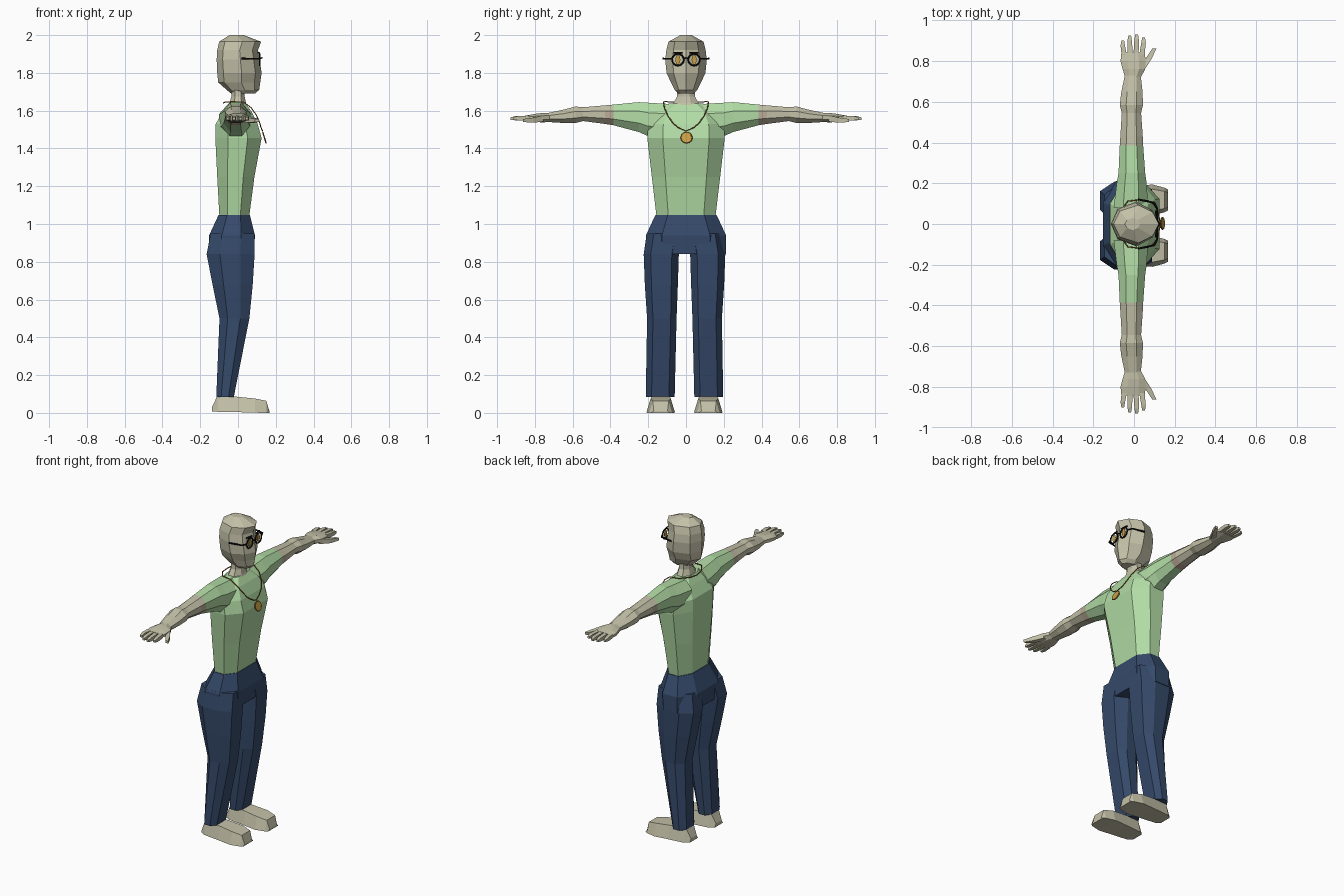
import bpy
import bmesh
from math import pi
from mathutils import Vector

if "Cube" in bpy.data.objects:
    bpy.data.objects.remove(bpy.data.objects["Cube"], do_unlink=True)


def material(name, *rgb):
    m = bpy.data.materials.new(name)
    m.use_nodes = True
    m.diffuse_color = (*rgb, 1)
    m.node_tree.nodes["Principled BSDF"].inputs["Base Color"].default_value = (*rgb, 1)
    return m


SKIN = material("pale skin", .55, .53, .39)
CUFF = material("warm skin", .5, .41, .31)
SHIRT = material("light green", .45, .72, .38)
DENIM = material("navy blue", .036, .068, .145)
BLACK = material("black", .006, .006, .006)
GOLD = material("gold", .58, .34, .06)
CHAIN = material("dark gold", .3, .13, .02)

# Cross-section outlines in the range -1 to 1
BODY = [(1, .6), (.4, 1), (-.45, 1), (-1, .5), (-1, -.5), (-.45, -1), (.4, -1), (1, -.6)]
LIMB = [(1, .4), (.45, 1), (-.45, 1), (-1, .4), (-1, -.4), (-.45, -1), (.45, -1), (1, -.4)]
FACE = [(1, 0), (.72, .64), (.1, 1), (-.72, .68), (-1, 0), (-.72, -.68), (.1, -1), (.72, -.64)]
FOOT = [(-1, -1), (1, -1), (.7, 1), (-.7, 1)]
BOX = [(-1, -1), (1, -1), (1, 1), (-1, 1)]


def loft(name, rings, mats, rule=None):
    """Skin a list of equal rings with flat faces; rule picks the material."""
    bm = bmesh.new()
    loops = [[bm.verts.new(p) for p in ring] for ring in rings]
    n = len(loops[0])
    for a, b in zip(loops, loops[1:]):
        for i in range(n):
            j = (i + 1) % n
            bm.faces.new((a[i], a[j], b[j], b[i]))
    bm.faces.new(loops[0])
    bm.faces.new(loops[-1])
    bmesh.ops.recalc_face_normals(bm, faces=bm.faces)
    if rule:
        for f in bm.faces:
            f.material_index = rule(f.calc_center_median())
    mesh = bpy.data.meshes.new(name)
    bm.to_mesh(mesh)
    bm.free()
    for m in mats:
        mesh.materials.append(m)
    ob = bpy.data.objects.new(name, mesh)
    bpy.context.collection.objects.link(ob)
    return ob


def ring_z(shape, z, back, front, y0, y1):
    cx, hx, cy, hy = (back + front) / 2, (front - back) / 2, (y0 + y1) / 2, (y1 - y0) / 2
    return [(cx + u * hx, cy + v * hy, z) for u, v in shape]


def ring_y(shape, y, x0, x1, z0, z1):
    cx, hx, cz, hz = (x0 + x1) / 2, (x1 - x0) / 2, (z0 + z1) / 2, (z1 - z0) / 2
    return [(cx + u * hx, y, cz + v * hz) for u, v in shape]


def column(name, shape, rows, mat):
    """Upright part from rows of height, back, front and half width."""
    return loft(name, [ring_z(shape, z, b, f, -w, w) for z, b, f, w in rows], [mat])


def finish(name, mat):
    ob = bpy.context.object
    ob.name = name
    ob.data.materials.append(mat)
    return ob


def wire(name, points, radius, mat, cyclic=False):
    cu = bpy.data.curves.new(name, "CURVE")
    cu.dimensions = "3D"
    cu.bevel_depth = radius
    cu.bevel_resolution = 1
    cu.use_fill_caps = True
    sp = cu.splines.new("POLY")
    sp.points.add(len(points) - 1)
    for p, co in zip(sp.points, points):
        p.co = (*co, 1)
    sp.use_cyclic_u = cyclic
    cu.materials.append(mat)
    ob = bpy.data.objects.new(name, cu)
    bpy.context.collection.objects.link(ob)


# Head, neck, torso and hips
column("head", FACE, [
    (1.69, -.035, .09, .04), (1.71, -.06, .112, .06), (1.75, -.105, .118, .08),
    (1.80, -.11, .125, .103), (1.87, -.113, .115, .11), (1.92, -.11, .106, .104),
    (1.965, -.1, .122, .093), (2.0, -.045, .03, .03)], SKIN)
column("neck", LIMB, [
    (1.59, -.06, .06, .08), (1.64, -.045, .042, .066), (1.675, -.035, .035, .048),
    (1.74, -.035, .035, .045)], SKIN)
column("torso", BODY, [
    (1.03, -.098, .058, .155), (1.25, -.11, .087, .181), (1.455, -.12, .125, .205),
    (1.53, -.118, .104, .2), (1.595, -.08, .072, .16), (1.638, -.05, .04, .09)], SHIRT)
column("hips", BODY, [
    (1.048, -.103, .063, .162), (.94, -.153, .09, .212), (.84, -.15, .083, .212)], DENIM)

for s, side in ((1, "left"), (-1, "right")):
    # Arm with sleeve, cuff shade and bare forearm
    rows = [(.08, -.1, .07, 1.46, 1.635), (.2, -.085, .062, 1.465, 1.642),
            (.25, -.076, .055, 1.487, 1.645), (.385, -.07, .045, 1.523, 1.632),
            (.43, -.067, .043, 1.53, 1.628), (.545, -.06, .035, 1.545, 1.618),
            (.585, -.07, .044, 1.535, 1.622), (.65, -.062, .042, 1.535, 1.605),
            (.73, -.045, .033, 1.54, 1.588)]
    loft(side + "_arm", [ring_y(LIMB, s * y, *r) for y, *r in rows], [SHIRT, CUFF, SKIN],
         lambda c: 0 if abs(c.y) < .385 else 1 if abs(c.y) < .43 and c.z < 1.59 else 2)

    # Hand
    palm = [(.72, -.043, .033, 1.54, 1.588), (.76, -.056, .055, 1.538, 1.588),
            (.8, -.066, .058, 1.54, 1.583), (.842, -.062, .052, 1.545, 1.575)]
    loft(side + "_palm", [ring_y(LIMB, s * y, *r) for y, *r in palm], [SKIN])
    for i, tip in enumerate((.9, .925, .93, .915)):
        x0, x1 = -.048 + .029 * i, -.055 + .034 * i
        loft(f"{side}_finger_{i + 1}", [
            ring_y(BOX, s * .83, x0 - .013, x0 + .013, 1.548, 1.574),
            ring_y(BOX, s * (tip - .025), x1 - .011, x1 + .011, 1.549, 1.571),
            ring_y(BOX, s * tip, x1 - .007, x1 + .007, 1.551, 1.564)], [SKIN])
    loft(side + "_thumb", [
        ring_y(BOX, s * .755, .01, .05, 1.542, 1.575),
        ring_y(BOX, s * .81, .056, .086, 1.536, 1.563),
        ring_y(BOX, s * .862, .09, .11, 1.54, 1.556)], [SKIN])

    # Trouser leg, standing slightly off centre
    shift = -.008
    rows = [(.95, -.145, .086, .01, .2), (.84, -.166, .088, .03, .216),
            (.68, -.135, .078, .035, .21), (.5, -.098, .06, .042, .198),
            (.085, -.115, -.022, .052, .205)]
    loft(side + "_leg", [
        ring_z(BODY, z, b, f, *sorted((shift + s * i, shift + s * o)))
        for z, b, f, i, o in rows], [DENIM])

    # Shoe, lofted from heel to toe
    rows = [(-.138, .008, .03, .04), (-.107, .006, .095, .058), (0, .004, .085, .068),
            (.09, .001, .076, .076), (.15, 0, .064, .06), (.166, 0, .01, .052)]
    loft(side + "_shoe", [
        [(x, shift + s * .126 + u * w, (z0 + z1) / 2 + v * (z1 - z0) / 2) for u, v in FOOT]
        for x, z0, z1, w in rows], [SKIN])

    # Spectacle rim, tinted lens, brow bar and temple
    bpy.ops.mesh.primitive_torus_add(
        major_radius=.031, minor_radius=.0045, major_segments=18, minor_segments=6,
        location=(.114, s * .043, 1.87), rotation=(0, pi / 2, 0))
    finish(side + "_rim", BLACK)
    bpy.ops.mesh.primitive_cylinder_add(
        vertices=16, radius=.026, depth=.003,
        location=(.114, s * .043, 1.87), rotation=(0, pi / 2, 0))
    lens = finish(side + "_lens", GOLD)
    lens.scale.y = .5
    wire(side + "_brow_bar", [(.112, s * .02, 1.907), (.106, s * .066, 1.907)], .004, BLACK)
    wire(side + "_temple", [(.114, s * .074, 1.874), (.1, s * .104, 1.875),
                            (.02, s * .121, 1.876)], .005, BLACK)

wire("bridge", [(.116, -.014, 1.875), (.127, 0, 1.88), (.116, .014, 1.875)], .004, BLACK)

# Necklace and pendant
half = [(.122, .04, 1.51), (.115, .07, 1.535), (.098, .097, 1.575), (.07, .114, 1.615),
        (.03, .119, 1.645), (-.03, .112, 1.648), (-.068, .06, 1.645)]
loop = [(.13, 0, 1.493)] + half + [(-.078, 0, 1.64)]
loop += [(x, -y, z) for x, y, z in reversed(half)]
wire("chain", loop, .003, CHAIN, cyclic=True)
tilt = (0, pi / 2 - .3, 0)
bpy.ops.mesh.primitive_cylinder_add(vertices=20, radius=.027, depth=.006,
                                    location=(.14, .003, 1.457), rotation=tilt)
finish("pendant", GOLD)
bpy.ops.mesh.primitive_torus_add(major_radius=.028, minor_radius=.004, major_segments=20,
                                 minor_segments=6, location=(.14, .003, 1.457), rotation=tilt)
finish("pendant_rim", CHAIN)
